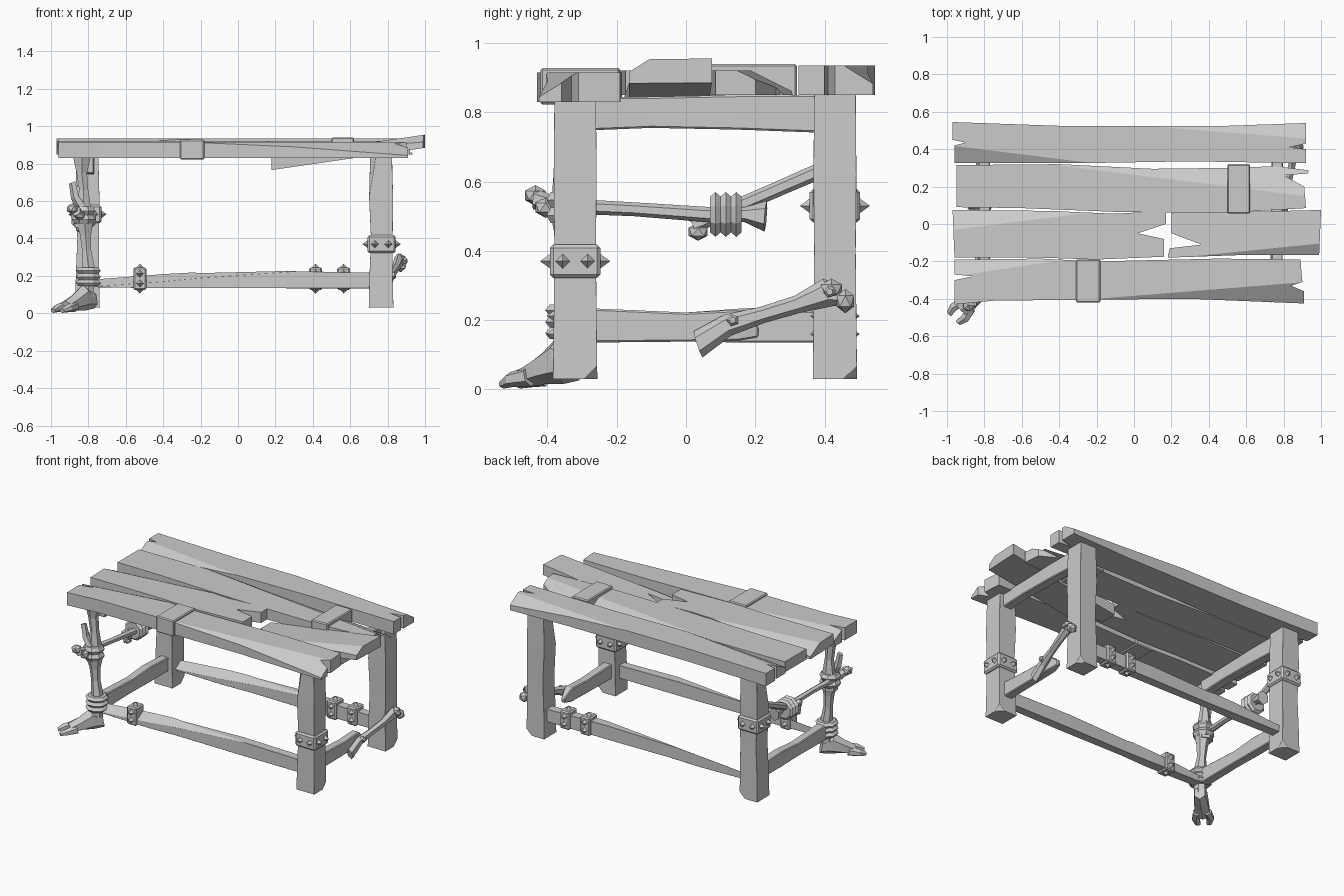
import bpy, bmesh, math
from mathutils import Vector

cube = bpy.data.objects.get("Cube")
if cube:
    bpy.data.objects.remove(cube, do_unlink=True)

grey = bpy.data.materials.new("plain grey")
grey.diffuse_color = (0.6, 0.6, 0.6, 1)
grey.use_nodes = True
grey.node_tree.nodes["Principled BSDF"].inputs["Base Color"].default_value = (0.6, 0.6, 0.6, 1)


def finish(name, bm, bevel=0):
    bmesh.ops.recalc_face_normals(bm, faces=bm.faces)
    mesh = bpy.data.meshes.new(name)
    bm.to_mesh(mesh)
    bm.free()
    mesh.materials.append(grey)
    ob = bpy.data.objects.new(name, mesh)
    bpy.context.collection.objects.link(ob)
    if bevel:
        mod = ob.modifiers.new("worn edges", "BEVEL")
        mod.width, mod.segments = bevel, 1
    return ob


def chip(bm, point, normal):
    """Hew away everything beyond a plane."""
    geom = bm.verts[:] + bm.edges[:] + bm.faces[:]
    cut = bmesh.ops.bisect_plane(bm, geom=geom, plane_co=point, plane_no=normal, clear_outer=True)
    edges = [e for e in cut["geom_cut"] if isinstance(e, bmesh.types.BMEdge)]
    bmesh.ops.holes_fill(bm, edges=edges)


def loft(name, rings, sides=4, bevel=0, chips=()):
    """Skin rings of (x, y, z, half width, half height) along a path."""
    bm = bmesh.new()
    along = (Vector(rings[-1][:3]) - Vector(rings[0][:3])).normalized()
    ref = Vector((0, 1, 0)) if abs(along.z) > 0.8 else Vector((0, 0, 1))
    u = ref.cross(along).normalized()
    v = along.cross(u)
    grow = math.sqrt(2) if sides == 4 else 1
    loops = []
    for x, y, z, a, b in rings:
        loop = []
        for i in range(sides):
            t = math.tau * (i + 0.5) / sides
            offset = u * a * grow * math.cos(t) + v * b * grow * math.sin(t)
            loop.append(bm.verts.new(Vector((x, y, z)) + offset))
        loops.append(loop)
    for low, high in zip(loops, loops[1:]):
        for i in range(sides):
            j = (i + 1) % sides
            bm.faces.new((low[i], low[j], high[j], high[i]))
    bm.faces.new(loops[0][::-1])
    bm.faces.new(loops[-1])
    for point, normal in chips:
        chip(bm, point, normal)
    return finish(name, bm, bevel)


def box(name, lo, hi, bevel=0.006):
    bm = bmesh.new()
    bmesh.ops.create_cube(bm, size=1)
    for vert in bm.verts:
        vert.co = [l + (c + 0.5) * (h - l) for c, l, h in zip(vert.co, lo, hi)]
    return finish(name, bm, bevel)


def plank(name, outline, z0, z1, chips=(), slope=0):
    bm = bmesh.new()
    face = bm.faces.new([bm.verts.new((x, y, z0)) for x, y in outline])
    new = bmesh.ops.extrude_face_region(bm, geom=[face])["geom"]
    for vert in new:
        if isinstance(vert, bmesh.types.BMVert):
            vert.co.z = z1
    for point, normal in chips:
        chip(bm, point, normal)
    for vert in bm.verts:
        vert.co.z += slope * vert.co.x
    return finish(name, bm)


def spike(name, at, direction, height=0.03):
    bm = bmesh.new()
    bmesh.ops.create_cone(bm, cap_ends=True, segments=4, radius1=0.022, radius2=0, depth=height)
    turn = Vector(direction).to_track_quat("Z", "Y")
    for vert in bm.verts:
        vert.co = turn @ (vert.co + Vector((0, 0, height / 2 - 0.002))) + Vector(at)
    return finish(name, bm)


def knob(name, at, size):
    bm = bmesh.new()
    bmesh.ops.create_icosphere(bm, subdivisions=1, radius=1)
    for vert in bm.verts:
        vert.co = [c * s + p for c, s, p in zip(vert.co, size, at)]
    return finish(name, bm)


def rope(name, start, end, radius, turns=3):
    """Ridged lashing between two points."""
    a, b = Vector(start), Vector(end)
    rings = []
    for i in range(2 * turns + 1):
        r = radius * (1 if i % 2 else 0.8)
        rings.append((*a.lerp(b, i / (2 * turns)), r, r))
    return loft(name, rings, 8)


# Table top planks with split ends
plank("front_plank", [(-.96, -.43), (-.75, -.41), (-.3, -.405), (.3, -.40), (.91, -.425), (.91, -.36),
      (.84, -.33), (.90, -.31), (.89, -.19), (.45, -.185), (-.2, -.20), (-.5, -.185), (-.96, -.19),
      (-.96, -.27), (-.86, -.28), (-.96, -.30)], .83, .915,
      [((0, -.40, .905), (.04, -.5, .8)), ((-.5, -.19, .905), (-.06, .4, .8))])
plank("broken_plank_long", [(-.96, -.18), (-.5, -.18), (-.2, -.19), (.16, -.175), (.16, -.08), (.02, -.05),
      (.17, .0), (.17, .07), (-.1, .055), (-.45, .07), (-.97, .075)], .85, .92,
      [((-.4, .05, .915), (-.05, .4, .8))])
plank("broken_plank_raised", [(.18, -.18), (.6, -.165), (.99, -.165), (1.0, .075), (.6, .065), (.2, .06),
      (.2, -.05), (.36, -.11), (.19, -.13)], .74, .81,
      [((.7, -.15, .80), (.05, -.5, .8))], .145)
plank("middle_plank", [(-.95, .09), (-.6, .085), (-.1, .065), (.5, .06), (.92, .085), (.91, .2), (.80, .26),
      (.93, .27), (.94, .315), (.5, .30), (.1, .295), (-.4, .32), (-.95, .315)], .85, .92,
      [((-.1, .29, .913), (.05, .4, .8))])
plank("back_plank", [(-.96, .325), (-.3, .325), (.3, .335), (.92, .325), (.92, .40), (.83, .41), (.92, .43),
      (.92, .54), (.5, .525), (-.4, .525), (-.97, .545), (-.97, .45), (-.9, .435), (-.96, .42)], .85, .935,
      [((-.5, .34, .925), (-.05, -.4, .8)), ((.3, .53, .92), (.04, .5, .8))])

# Metal straps over the planks
box("front_plank_strap", (-.31, -.42, .822), (-.18, -.19, .928))
box("middle_plank_strap", (.5, .055, .84), (.62, .32, .94))

# Hewn wooden legs
for name, x, y, top in (("front_left_leg", .765, -.32, .84), ("back_left_leg", .765, .43, .86),
                        ("back_right_leg", -.805, .43, .86)):
    loft(name, [(x, y, .03, .066, .064), (x, y, .2, .062, .062), (x + .004, y, .4, .058, .06),
                (x, y, .62, .064, .062), (x, y, top, .058, .06)], 4, .006,
         [((x + .06, y + .06, .06), (.6, .6, -.6)), ((x - .06, y - .05, .7), (-.7, -.6, .12))])

# Spiked bands round two legs
for name, x, y, z in (("front_left", .768, -.32, .37), ("back_right", -.805, .43, .53)):
    box(name + "_leg_band", (x - .075, y - .073, z - .048), (x + .075, y + .073, z + .048), .01)
    for s in (-1, 1):
        for d in (-.036, .036):
            spike(name + "_band_spike", (x + d, y + s * .073, z), (0, s, 0))
            spike(name + "_band_spike", (x + s * .075, y + d, z), (s, 0, 0))

# Lower rails and upper end rails
for name, y in (("front_rail", -.33), ("back_rail", .43)):
    loft(name, [(-.79, y, .185, .03, .045), (-.4, y, .182, .032, .048), (-.2, y, .175, .026, .04),
                (.25, y, .18, .03, .046), (.74, y, .175, .028, .042)], 4, .005,
         [((.1, y - .02, .215), (-.06, -.5, .8))])
loft("right_rail", [(-.8, -.3, .185, .03, .05), (-.8, 0, .18, .028, .042), (-.8, .18, .185, .03, .05),
                    (-.8, .4, .18, .028, .045)], 4, .005)
loft("left_broken_rail", [(.76, -.3, .185, .03, .05), (.76, 0, .18, .028, .042), (.76, .15, .185, .026, .045),
                          (.76, .21, .165, .012, .015)], 4, .005)
for name, x in (("right_top_rail", -.8), ("left_top_rail", .765)):
    loft(name, [(x, -.3, .795, .03, .048), (x, -.1, .80, .03, .045), (x, .15, .80, .032, .05),
                (x, .42, .795, .03, .055)], 4, .005)

# Spiked bands on the long rails
for name, x, y in (("front_rail", -.525, -.33), ("back_rail", .415, .43), ("back_rail", .565, .43)):
    box(name + "_band", (x - .035, y - .044, .125), (x + .035, y + .044, .245), .008)
    for s in (-1, 1):
        spike(name + "_band_spike", (x, y, .185 + s * .06), (0, 0, s), .022)
        for z in (.16, .212):
            spike(name + "_band_spike", (x, y + s * .044, z), (0, s, 0))

# Bone leg with a splayed foot
loft("bone_shin", [(-.80, -.34, .08, .035, .04), (-.80, -.34, .25, .038, .038), (-.81, -.34, .34, .028, .028),
                   (-.815, -.34, .42, .034, .034), (-.82, -.34, .5, .055, .05)], 6)
loft("bone_thigh", [(-.83, -.33, .46, .05, .045), (-.825, -.33, .56, .045, .04), (-.825, -.33, .66, .028, .028),
                    (-.835, -.33, .75, .032, .03), (-.835, -.33, .84, .055, .05)], 6)
loft("bone_splinter", [(-.82, -.36, .54, .03, .03), (-.87, -.36, .62, .024, .024), (-.885, -.36, .70, .02, .014)], 5)
rope("ankle_rope", (-.80, -.34, .145), (-.80, -.34, .245), .072)
rope("knee_rope", (-.825, -.34, .48), (-.825, -.34, .57), .068, 2)
loft("foot", [(-.775, -.315, .075, .035, .05), (-.82, -.36, .085, .045, .07), (-.87, -.41, .06, .05, .045),
              (-.92, -.46, .035, .052, .03)], 6)
for side in (-1, 1):
    dx, dy = -.03 * side, .03 * side
    loft("toe", [(-.89 + dx * .7, -.43 + dy * .7, .038, .027, .03), (-.935 + dx, -.475 + dy, .028, .026, .022),
                 (-.965 + dx * .8, -.505 + dy * .8, .014, .018, .012)], 6)

# Two bones lashed together as the right side brace
loft("brace_bone_front", [(-.87, -.44, .55, .03, .03), (-.855, -.36, .53, .022, .022), (-.83, -.15, .52, .018, .02),
                          (-.815, .06, .505, .02, .022), (-.81, .17, .505, .022, .022), (-.81, .23, .50, .04, .045)], 6)
knob("brace_front_knuckle", (-.885, -.435, .56), (.035, .035, .03))
knob("brace_front_knuckle", (-.845, -.405, .525), (.03, .035, .03))
loft("brace_bone_back", [(-.84, .02, .475, .025, .025), (-.84, .13, .52, .02, .022), (-.83, .28, .585, .02, .022),
                         (-.82, .43, .65, .024, .024)], 6)
knob("brace_back_knuckle", (-.84, .02, .505), (.03, .032, .024))
knob("brace_back_knuckle", (-.84, .035, .455), (.03, .032, .026))
rope("brace_rope", (-.825, .07, .505), (-.825, .16, .505), .07)

# Bone pegged across the broken left rail
loft("left_brace_bone", [(.80, .035, .13, .025, .04), (.805, .12, .185, .025, .032), (.825, .22, .215, .02, .024),
                         (.845, .32, .245, .022, .026), (.86, .41, .28, .026, .042), (.86, .45, .27, .026, .03)], 6)
knob("left_brace_knuckle", (.865, .42, .29), (.035, .035, .03))
knob("left_brace_knuckle", (.87, .46, .255), (.035, .03, .035))
for x, y, z in ((.825, .135, .20), (.885, .415, .282)):
    loft("peg", [(x - .02, y, z, .018, .018), (x + .012, y, z, .018, .018), (x + .02, y, z, .01, .01)], 5)
